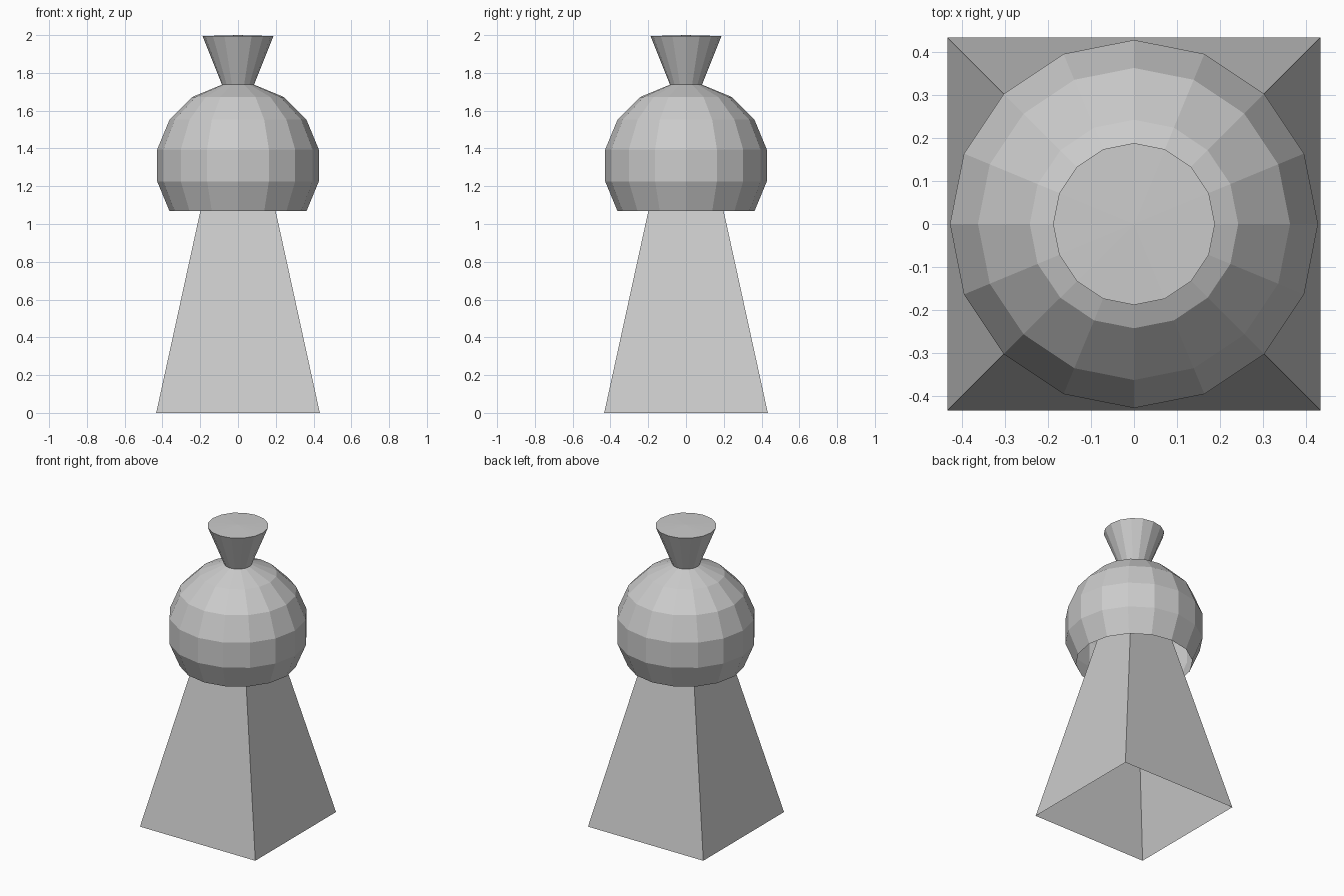
import bpy, bmesh
from math import sin, cos, pi, radians

if "Cube" in bpy.data.objects:
    bpy.data.objects.remove(bpy.data.objects["Cube"])


def ring(bm, radius, z, sides, turn=0.0):
    return [bm.verts.new((radius * cos(turn + 2 * pi * i / sides),
                          radius * sin(turn + 2 * pi * i / sides), z))
            for i in range(sides)]


def lathe(name, profile, sides, tip, turn=0.0):
    """Stack flat-sided rings, open at the bottom, closed by a fan at the tip."""
    bm = bmesh.new()
    rings = [ring(bm, r, z, sides, turn) for r, z in profile]
    for low, high in zip(rings, rings[1:]):
        for i in range(sides):
            j = (i + 1) % sides
            bm.faces.new((low[i], low[j], high[j], high[i]))
    top = bm.verts.new((0, 0, tip))
    for i in range(sides):
        bm.faces.new((rings[-1][i], rings[-1][(i + 1) % sides], top))
    mesh = bpy.data.meshes.new(name)
    bm.to_mesh(mesh)
    bm.free()
    obj = bpy.data.objects.new(name, mesh)
    bpy.context.collection.objects.link(obj)
    return obj


# Hollow four-sided body, open underneath, its tip hidden inside the head
lathe("body", [(0.433 * 2 ** 0.5, 0)], 4, 1.98, pi / 4)

# Faceted ball head, open at the bottom, running into the flared top
R, CENTRE = 0.436, 1.31
ball = [(R * cos(radians(a)), CENTRE + R * sin(radians(a)))
        for a in (-33.75, -11.25, 11.25, 33.75, 56.25, 78.75)]
lathe("head_and_flared_top", ball + [(0.188, 1.995)], 16, 2.0)
